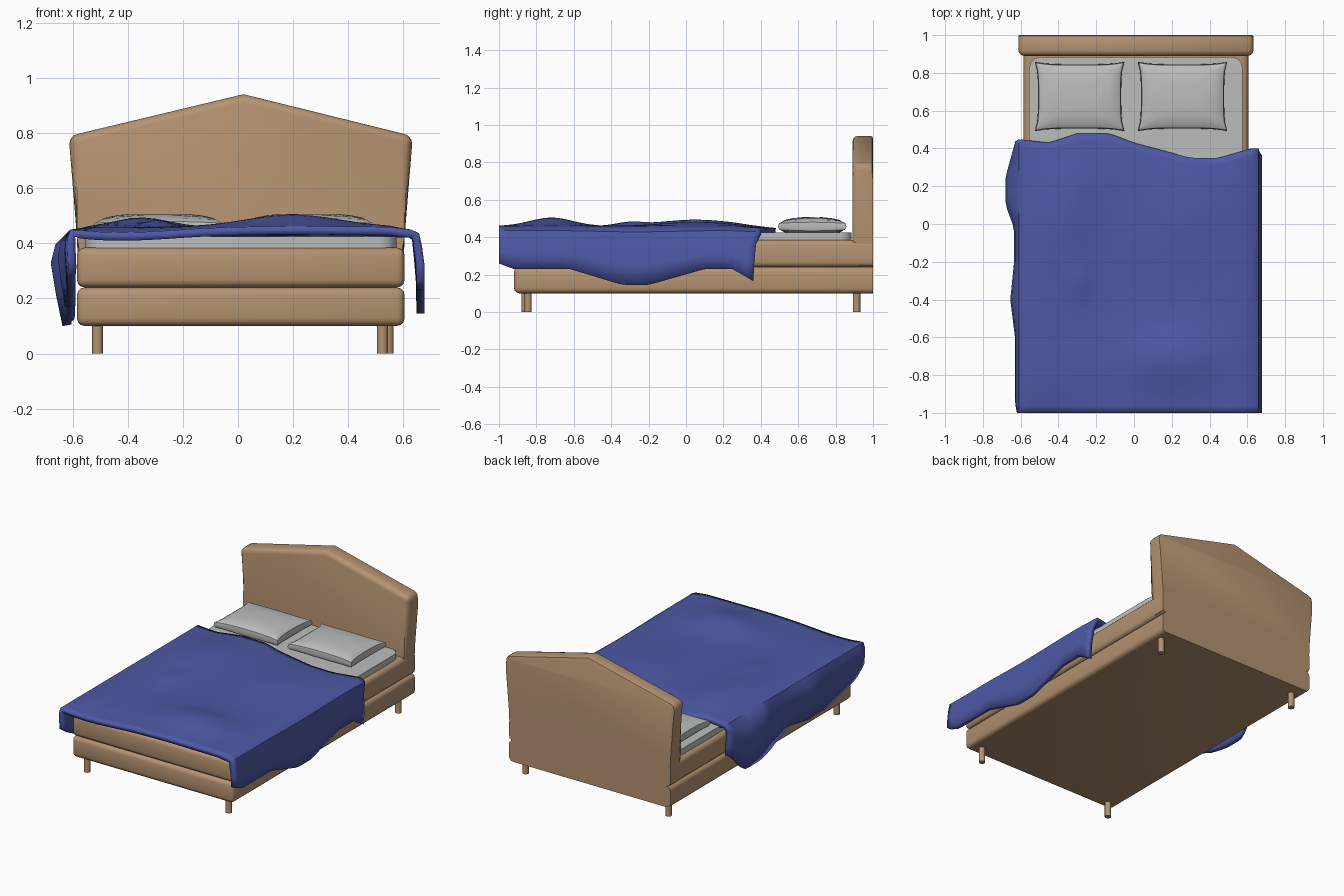
import bpy, bmesh, math
from mathutils import Vector

if "Cube" in bpy.data.objects:
    bpy.data.objects.remove(bpy.data.objects["Cube"], do_unlink=True)


def material(name, rgb):
    m = bpy.data.materials.new(name)
    m.use_nodes = True
    m.diffuse_color = (*rgb, 1)
    m.node_tree.nodes["Principled BSDF"].inputs["Base Color"].default_value = (*rgb, 1)
    return m


wood = material("warm wood", (0.46, 0.29, 0.165))
linen = material("light grey linen", (0.50, 0.515, 0.51))
blue = material("blue cloth", (0.075, 0.10, 0.38))


def finish(name, bm, mat, angle=35):
    bmesh.ops.recalc_face_normals(bm, faces=bm.faces)
    mesh = bpy.data.meshes.new(name)
    bm.to_mesh(mesh)
    bm.free()
    mesh.materials.append(mat)
    ob = bpy.data.objects.new(name, mesh)
    bpy.context.collection.objects.link(ob)
    bpy.ops.object.select_all(action="DESELECT")
    ob.select_set(True)
    bpy.context.view_layer.objects.active = ob
    bpy.ops.object.shade_smooth_by_angle(angle=math.radians(angle))
    return ob


def loft(bm, rings):
    """Skin closed rings of points and cap both ends."""
    loops = [[bm.verts.new(p) for p in ring] for ring in rings]
    n = len(loops[0])
    for a, b in zip(loops, loops[1:]):
        for i in range(n):
            bm.faces.new((a[i], a[(i + 1) % n], b[(i + 1) % n], b[i]))
    bm.faces.new(loops[0])
    bm.faces.new(loops[-1])


def box(name, lo, hi, mat, bevel, rule):
    bm = bmesh.new()
    outline = [(lo[0], lo[1]), (hi[0], lo[1]), (hi[0], hi[1]), (lo[0], hi[1])]
    loft(bm, [[(x, y, z) for x, y in outline] for z in (lo[2], hi[2])])
    edges = [e for e in bm.edges if rule(*[v.co for v in e.verts])]
    bmesh.ops.bevel(bm, geom=edges, offset=bevel, segments=3, profile=0.5, affect="EDGES")
    return finish(name, bm, mat)


def lerp(table, t):
    """Piecewise linear lookup."""
    if t <= table[0][0]:
        return table[0][1]
    for (a, fa), (b, fb) in zip(table, table[1:]):
        if t <= b:
            return fa + (fb - fa) * (t - a) / (b - a)
    return table[-1][1]


# Two padded rails, flat at the back
for name, z0, z1 in (("lower_base", 0.1, 0.24), ("upper_base", 0.24, 0.385)):
    box(name, (-0.585, -0.92, z0), (0.605, 1.0, z1), wood, 0.028,
        lambda a, b: not (a.y > 0.99 and b.y > 0.99))

# Mattress with rounded corners
box("mattress", (-0.555, -0.9, 0.38), (0.575, 0.885, 0.425), linen, 0.06,
    lambda a, b: abs(a.z - b.z) > 0.01)

# Gabled headboard, flared upward
bm = bmesh.new()
gable = [(-0.58, 0.25), (0.60, 0.25), (0.605, 0.42), (0.635, 0.79),
         (0.02, 0.942), (-0.615, 0.79), (-0.585, 0.42)]
loft(bm, [[(x, y, z) for x, z in gable] for y in (0.89, 1.0)])
front = [e for e in bm.edges if all(v.co.y < 0.9 for v in e.verts)
         and max(v.co.z for v in e.verts) > 0.3]
corners = [e for e in bm.edges if abs(e.verts[0].co.y - e.verts[1].co.y) > 0.05
           and abs(e.verts[0].co.z - 0.79) < 0.01]
bmesh.ops.bevel(bm, geom=front + corners, offset=0.03, segments=3, profile=0.5, affect="EDGES")
rear = [e for e in bm.edges if all(v.co.y > 0.99 and v.co.z > 0.7 for v in e.verts)]
bmesh.ops.bevel(bm, geom=rear, offset=0.015, segments=2, profile=0.5, affect="EDGES")
finish("headboard", bm, wood)

# Round legs
for name, x, y in (("front_right_leg", -0.51, -0.86), ("front_left_leg", 0.525, -0.845),
                   ("back_right_leg", -0.51, 0.912), ("back_left_leg", 0.545, 0.912)):
    bm = bmesh.new()
    loft(bm, [[(x + 0.02 * math.cos(a), y + 0.02 * math.sin(a), z)
               for a in [k * math.tau / 16 for k in range(16)]] for z in (0, 0.12)])
    finish(name, bm, wood)


# Pillows: stacked outlines with pinched sides
def pillow(name, cx, cy, hx, hy):
    def outline(s, z, pinch):
        pts, n = [], 8
        for side in range(4):
            for k in range(n):
                t = -1 + 2 * k / n
                d = 1 - pinch * (1 - t ** 4)
                u, v = [(t, -d), (d, t), (-t, d), (-d, -t)][side]
                lift = 0.006 * (1 - t * t)
                pts.append((cx + u * (hx - s), cy + v * (hy - s),
                            z + (lift if z > 0.462 else -lift)))
        return pts
    bm = bmesh.new()
    loft(bm, [outline(0.04, 0.428, 0.03), outline(0.008, 0.44, 0.06), outline(0, 0.455, 0.07),
              outline(0.005, 0.474, 0.07), outline(0.032, 0.487, 0.04),
              outline(0.08, 0.496, 0.02), outline(0.13, 0.501, 0)])
    finish(name, bm, linen, 40)


pillow("right_pillow", -0.288, 0.675, 0.237, 0.183)
pillow("left_pillow", 0.257, 0.675, 0.237, 0.183)

# Draped blanket: one cross-section swept from foot to head
head_y = [(-0.62, 0.45), (-0.45, 0.43), (-0.3, 0.48), (-0.13, 0.48), (0, 0.43),
          (0.3, 0.35), (0.45, 0.35), (0.62, 0.40)]
left_hem = [(-1, 0.26), (-0.92, 0.23), (-0.62, 0.23), (-0.34, 0.145), (-0.2, 0.145),
            (0.1, 0.23), (0.25, 0.23), (0.36, 0.165)]
right_hem = [(-1, 0.31), (-0.9, 0.24), (-0.6, 0.17), (-0.4, 0.17), (-0.2, 0.2),
             (0, 0.12), (0.15, 0.1), (0.3, 0.1), (0.42, 0.24)]
right_bulge = [(-1, 0.62), (-0.95, 0.63), (-0.6, 0.63), (-0.4, 0.655), (-0.2, 0.635),
               (-0.02, 0.635), (0.1, 0.68), (0.25, 0.68), (0.45, 0.625)]


def bump(x, y, cx, cy, sx, sy):
    return math.exp(-((x - cx) / sx) ** 2 - ((y - cy) / sy) ** 2)


def top_height(x, y):
    z = 0.46 + 0.045 * bump(x, y, 0.2, -0.72, 0.24, 0.16)
    z += 0.034 * bump(x, y, -0.35, 0.05, 0.14, 0.28) + 0.022 * bump(x, y, 0.3, 0.05, 0.2, 0.25)
    z += 0.018 * bump(x, y, -0.29, -0.3, 0.06, 0.1)
    z -= 0.02 * bump(x, y, -0.42, -1, 0.26, 0.12)
    z -= 0.012 * max(0, (y - 0.25) / 0.2)
    return z


bm = bmesh.new()
rows, cols = 36, 32
grid = []
for j in range(rows + 1):
    v = j / rows

    def at(head):
        return -1 + v * (head + 1)
    row = []
    # Right-hand drop, hem upward
    y = at(0.44)
    hem, out = lerp(right_hem, y), lerp(right_bulge, y)
    for f, w in ((0, 0.35), (0.33, 0.7), (0.68, 1), (0.88, 0.75)):
        row.append((-0.615 - (out - 0.615) * w, y, hem + (0.435 - hem) * f))
    # Top
    for i in range(cols + 1):
        x = -0.61 + 1.24 * i / cols
        y = at(lerp(head_y, x))
        edge = min(1, 12 * min(x + 0.61, 0.63 - x))
        row.append((x, y, 0.45 + (top_height(x, y) - 0.45) * edge))
    # Left-hand drop, hem last
    for x, f, head in ((0.658, 0.93, 0.40), (0.668, 0.7, 0.375),
                       (0.677, 0.35, 0.365), (0.678, 0, 0.36)):
        y = at(head)
        hem = lerp(left_hem, y)
        row.append((x, y, hem + (0.45 - hem) * f))
    grid.append([bm.verts.new(Vector(p)) for p in row])
for a, b in zip(grid, grid[1:]):
    for i in range(len(a) - 1):
        bm.faces.new((a[i], a[i + 1], b[i + 1], b[i]))
blanket = finish("blanket", bm, blue, 40)
# Make sure the cloth faces outward before it is thickened
if sum(p.normal.z for p in blanket.data.polygons) < 0:
    blanket.data.flip_normals()
thick = blanket.modifiers.new("thickness", "SOLIDIFY")
thick.thickness = 0.03
thick.offset = -1
# Thicken ahead of the edge smoothing
bpy.context.view_layer.objects.active = blanket
bpy.ops.object.modifier_move_to_index(modifier=thick.name, index=0)
